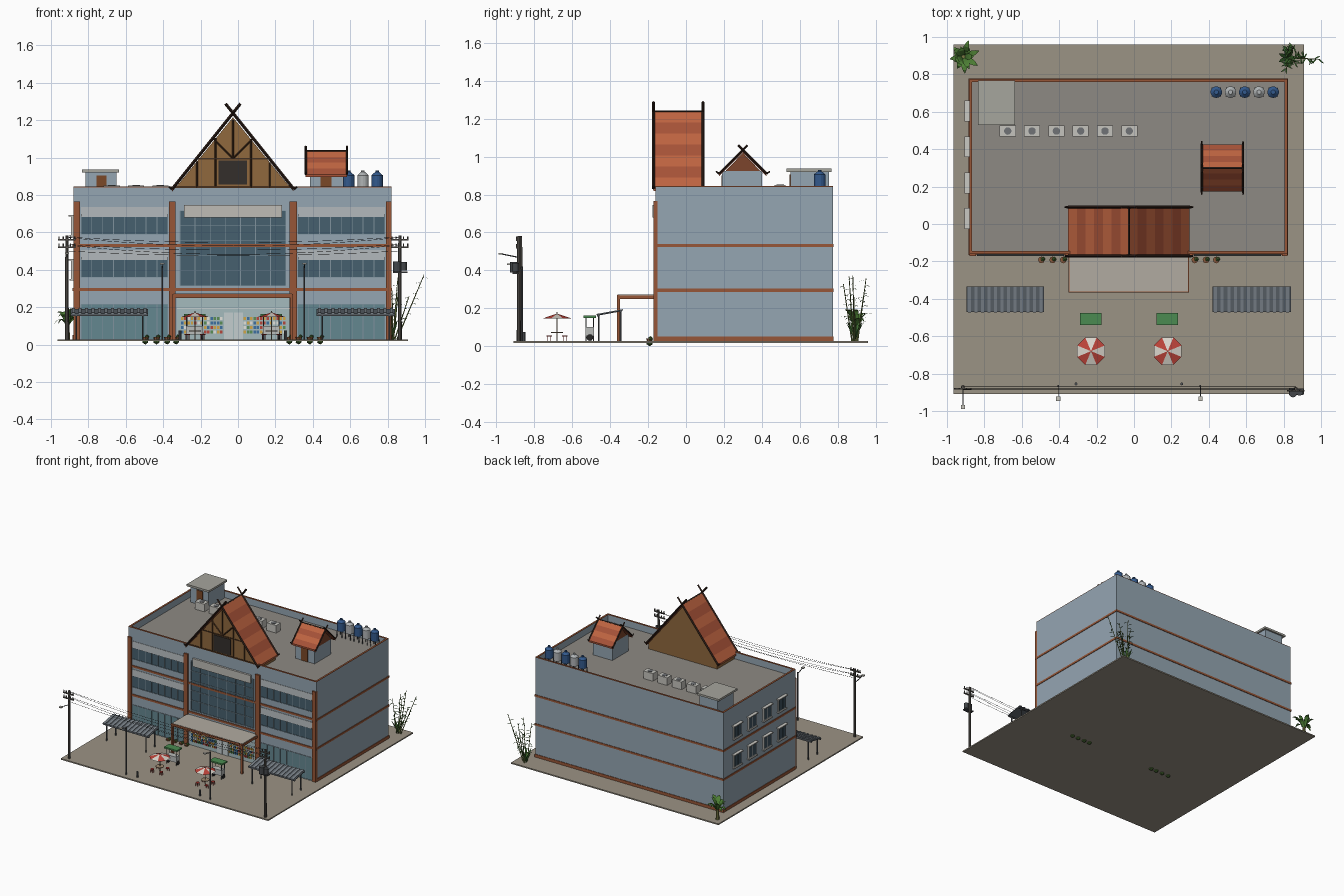
import bpy, bmesh, math, random
from mathutils import Vector, Matrix

if "Cube" in bpy.data.objects:
    bpy.data.objects.remove(bpy.data.objects["Cube"])

random.seed(4)
MATS = {}
G = 0.028  # paving level


def mat(hexcol):
    if hexcol not in MATS:
        m = bpy.data.materials.new("colour_" + hexcol)
        m.diffuse_color = [(int(hexcol[i:i + 2], 16) / 255) ** 2.2 for i in (0, 2, 4)] + [1]
        m.use_nodes = True
        m.node_tree.nodes["Principled BSDF"].inputs["Base Color"].default_value = m.diffuse_color
        MATS[hexcol] = m
    return MATS[hexcol]


class Part:
    """Collects simple solids into one named, coloured object."""
    def __init__(self, name, col):
        self.name, self.col, self.bm = name, col, bmesh.new()

    def box(self, x0, x1, y0, y1, z0, z1):
        m = Matrix.Translation(((x0 + x1) / 2, (y0 + y1) / 2, (z0 + z1) / 2)) @ Matrix.Diagonal((x1 - x0, y1 - y0, z1 - z0, 1))
        bmesh.ops.create_cube(self.bm, size=1, matrix=m)
        return self

    def rod(self, p, q, r, r2=None, n=6):
        p, q = Vector(p), Vector(q)
        d = q - p
        m = Matrix.Translation((p + q) / 2) @ d.to_track_quat('Z', 'Y').to_matrix().to_4x4()
        bmesh.ops.create_cone(self.bm, cap_ends=True, segments=n, radius1=r, radius2=r if r2 is None else r2, depth=d.length, matrix=m)
        return self

    def prism(self, pts, a, b, f):
        lo = [self.bm.verts.new(f(u, v, a)) for u, v in pts]
        hi = [self.bm.verts.new(f(u, v, b)) for u, v in pts]
        self.bm.faces.new(lo)
        self.bm.faces.new(hi[::-1])
        for i in range(len(pts)):
            j = (i + 1) % len(pts)
            self.bm.faces.new((lo[j], lo[i], hi[i], hi[j]))
        return self

    def ball(self, c, r):
        bmesh.ops.create_icosphere(self.bm, subdivisions=1, radius=r, matrix=Matrix.Translation(c))
        return self

    def leaf(self, base, ang, reach, rise, droop, w):
        d, s = Vector((math.cos(ang), math.sin(ang), 0)), Vector((-math.sin(ang), math.cos(ang), 0))
        rows = []
        for i in range(6):
            t = i / 5
            c = Vector(base) + d * reach * t + Vector((0, 0, rise * t - droop * t * t))
            k = w * (math.sin(math.pi * min(t * 0.93 + 0.05, 1)) + 0.02)
            rows.append([self.bm.verts.new(c + s * k * e) for e in (-1, 1)])
        for a, b in zip(rows, rows[1:]):
            self.bm.faces.new((a[0], a[1], b[1], b[0]))
        return self

    def done(self):
        bmesh.ops.recalc_face_normals(self.bm, faces=self.bm.faces[:])
        me = bpy.data.meshes.new(self.name)
        self.bm.to_mesh(me)
        me.materials.append(mat(self.col))
        bpy.context.collection.objects.link(bpy.data.objects.new(self.name, me))


def box(name, col, *c):
    Part(name, col).box(*c).done()


WALL, TRIM, GLASS, DARK, METAL = "93A4B1", "96573A", "48606E", "33251F", "55585C"
X0, X1, Y0, Y1, DECK, TOP = -0.88, 0.82, -0.16, 0.775, 0.785, 0.84

# Paving, main block, parapet and roof deck
box("paving", "9A9284", -0.965, 0.91, -0.91, 0.96, G - 0.01, G)
box("main_block", WALL, X0, X1, Y0, Y1, G, DECK)
box("roof_deck", "8C8882", X0 + .015, X1 - .015, Y0 + .015, Y1 - .015, DECK, DECK + 0.003)
for nm, col, z0, z1, o in [("parapet", WALL, DECK, TOP, 0), ("parapet_cap", TRIM, TOP, TOP + .004, 0)]:
    p = Part(nm, col)
    for y in (Y0, Y1 - .015):
        p.box(X0, X1, y, y + .015, z0, z1)
    for x in (X0, X1 - .015):
        p.box(x, x + .015, Y0 + .015, Y1 - .015, z0, z1)
    p.done()
p = Part("floor_bands", TRIM)
for z0, z1 in ((G, .052), (.287, .303), (.522, .538)):
    p.box(X0 - .004, X1 + .004, Y0 + .01 if z0 == G else Y0 - .006, Y1 + .004, z0, z1)
p.done()
p = Part("facade_columns", TRIM)
for x0, x1 in ((-.88, -.845), (-.37, -.335), (.275, .315), (.79, .822)):
    p.box(x0, x1, Y0 - .012, Y0 + .01, G, .765)
p.done()

# Front glazing: wing windows, ground floor shopfront, central curtain wall
glass, shop, mull, shade = Part("window_glass", GLASS), Part("shopfront_glass", "64868F"), Part("mullions", "7F919C"), Part("window_shades", "A9AFB2")


def grid(x0, x1, z0, z1, nx, nz, y):
    for i in range(nx + 1):
        x = x0 + (x1 - x0) * i / nx
        mull.box(x - .002, x + .002, y - .004, y, z0, z1)
    for i in range(nz + 1):
        z = z0 + (z1 - z0) * i / nz
        mull.box(x0, x1, y - .004, y, z - .002, z + .002)


for x0, x1 in ((-.84, -.375), (.32, .785)):
    for z in (.36, .59):
        glass.box(x0, x1, Y0 - .002, Y0 + .01, z, z + .095)
        grid(x0, x1, z, z + .095, 8, 1, Y0 - .002)
        shade.prism([(Y0, z + .093), (Y0 - .01, z + .093), (Y0 - .003, z + .145), (Y0, z + .145)], x0, x1, lambda u, v, a: (a, u, v))
    shop.box(x0, x1, Y0 - .002, Y0 + .01, G, .215)
    grid(x0, x1, G, .215, 8, 1, Y0 - .002)
glass.box(-.31, .255, Y0 - .002, Y0 + .01, .315, .715)
grid(-.31, .255, .315, .715, 7, 5, Y0 - .002)
for q in (glass, shop, mull, shade):
    q.done()
box("blank_sign_box", "BDBBB5", -.29, .235, Y0 - .016, Y0, .68, .745)

# Entrance with stocked shelves and a flat canopy
box("entrance_glass", "A3B9BC", -.325, .275, Y0 - .003, Y0 + .01, G, .25)
p = Part("entrance_door", "C2CCCD")
for x in (-.075, -.022):
    p.box(x, x + .048, Y0 - .007, Y0, G, .17)
p.box(-.325, .275, Y0 - .006, Y0, .19, .196).done()
goods = [Part("shelf_goods_%d" % i, c) for i, c in enumerate(("B5463C", "3F6FA0", "D2A545", "5A8C55", "E4E2DA"))]
for x0 in (-.305, .03):
    for r in range(4):
        for i in range(13):
            x, z = x0 + i * .0175, .06 + r * .024
            random.choice(goods).box(x, x + .013, Y0 - .008, Y0, z, z + .015)
for q in goods:
    q.done()
box("canopy_slab", "B0AAA0", -.345, .29, -.36, Y0, .262, .272)
p = Part("canopy_frame", TRIM).box(-.35, .295, -.365, -.35, .25, .27)
for x in (-.35, .28):
    p.box(x, x + .015, -.35, Y0, .25, .268).box(x + .0, x + .015, -.365, -.348, G, .25)
p.done()

# Steep gabled roofs with striped tiles, bargeboards, crossed finials and eave hooks


def gable_roof(name, c, half, ze, za, a, b, f, strips, r, cross):
    t = .014
    rows = [Part(name + "_tiles_light", "BD6443"), Part(name + "_tiles_dark", "A5533A")]
    for s in (-1, 1):
        for i in range(strips):
            k0, k1 = i / strips, (i + 1) / strips
            u0, u1, v0, v1 = c + s * half * k0, c + s * half * k1, za - (za - ze) * k0, za - (za - ze) * k1
            rows[i % 2].prism([(u0, v0), (u1, v1), (u1, v1 - t), (u0, v0 - t)], a, b, f)
    for q in rows:
        q.done()
    p = Part(name + "_bargeboards", DARK)
    for e in (a, b):
        for s in (-1, 1):
            k = cross / (za - ze)
            p.rod(f(c + s * half, ze, e), f(c - s * half * k, za + cross, e), r, n=4)
            p.rod(f(c + s * half, ze, e), f(c + s * (half + .018), ze + .012, e), r, r * .5, n=4)
    p.rod(f(c, za, a), f(c, za, b), r * .8, n=4).done()


fx = lambda u, v, w: (u, w, v)
fy = lambda u, v, w: (w, u, v)
C = -.027
gable_roof("main_roof", C, .325, .832, 1.238, -.172, .09, fx, 7, .008, .05)
Part("main_gable_wall", "8E6840").prism([(C - .31, DECK), (C + .31, DECK), (C + .31, .835), (C, 1.215), (C - .31, .835)], -.158, .078, fx).done()
p = Part("gable_timbers", "4A3322")
y = -.16
for x in (-.22, -.12, .07, .17):
    p.rod((x, y, .84), (x, y, 1.22 - abs(x - C) * 1.25), .005, n=4)
for s in (-1, 1):
    p.rod((C, y, .995), (C + s * .105, y, 1.1), .005, n=4)
p.box(C - .19, C + .19, y - .004, y, .99, .998).box(C - .31, C + .31, y - .004, y, .838, .848)
p.rod((C, y, 1.0), (C, y, 1.2), .005, n=4).done()
box("gable_window", "37322F", -.103, .047, y - .006, y, .855, .985)

box("roof_house", WALL, .385, .56, .19, .40, DECK, .925)
box("roof_house_door", "7A4A2C", .44, .50, .186, .19, DECK, .9)
gable_roof("small_roof", .3, .125, .91, 1.035, .362, .583, fy, 4, .006, .025)
Part("small_gable_wall", "7B4630").prism([(.195, .91), (.405, .91), (.3, 1.02)], .385, .56, fy).done()

# Stair hut, air-conditioning units, water tanks
box("stair_hut", WALL, -.815, -.65, .55, .755, DECK, .92)
box("stair_hut_slab", "A5A49C", -.835, -.635, .53, .768, .92, .936)
box("stair_hut_door", "7A4A2C", -.757, -.703, .545, .55, DECK, .905)
p, q = Part("cooling_units", "C3C2BC"), Part("cooling_fans", "6F7275")
for i in range(6):
    x = -.675 + i * .13
    p.box(x - .043, x + .043, .468, .526, DECK, .85)
    q.rod((x, .497, .85), (x, .497, .853), .02, n=12)
p.done()
q.done()
for i in range(5):
    x = .44 + i * .076
    p = Part("water_tank_%d" % i, "AEB2B4" if i % 2 else "365A8C")
    p.rod((x, .705, .835), (x, .705, .905), .031, n=14).rod((x, .705, .905), (x, .705, .922), .031, .012, 14)
    p.rod((x, .705, .922), (x, .705, .93), .01, n=10).done()
    p = Part("tank_stand_%d" % i, METAL)
    for sx in (-.022, .022):
        for sy in (-.022, .022):
            p.rod((x + sx, .705 + sy, DECK), (x + sx, .705 + sy, .835), .004, n=4)
    p.done()

# Framed windows on the left wall
fr, gl = Part("side_window_frames", "C9C8C2"), Part("side_window_glass", "3E515C")
for yc in (.605, .413, .22, .03):
    for z in (.35, .585):
        fr.box(X0 - .012, X0, yc - .048, yc + .048, z, z + .1).box(X0 - .025, X0, yc - .056, yc + .056, z + .1, z + .108)
        fr.box(X0 - .02, X0, yc - .054, yc + .054, z - .008, z)
        for s in (-1, 1):
            gl.box(X0 - .014, X0, yc + s * .022 - .019, yc + s * .022 + .019, z + .008, z + .092)
fr.done()
gl.done()

# Ribbed parking shelters
p, q, r = Part("shelter_roofs", "5E656C"), Part("shelter_ribs", "7C848B"), Part("shelter_posts", METAL)
for x0, x1 in ((-.895, -.48), (.42, .84)):
    p.prism([(-.47, .16), (-.335, .185), (-.335, .191), (-.47, .166)], x0, x1, fy)
    for i in range(12):
        x = x0 + (x1 - x0) * (i + .25) / 12
        q.prism([(-.472, .164), (-.333, .19), (-.333, .195), (-.472, .17)], x, x + .016, fy)
    for x in (x0 + .03, x1 - .03):
        for yy, z in ((-.46, .162), (-.345, .184)):
            r.rod((x, yy, G), (x, yy, z), .005)
    r.box(x0, x1, -.466, -.458, .153, .162).box(x0, x1, -.349, -.341, .175, .183)
for k in (p, q, r):
    k.done()

# Food carts, parasols with tables and stools
cart, roof, leg, wheel = Part("cart_bodies", "B9BCBA"), Part("cart_roofs", "4C8A52"), Part("cart_posts", METAL), Part("cart_wheels", "2A2A2A")
red, white, tab, stool = Part("parasol_red", "BC453C"), Part("parasol_white", "DAD5CB"), Part("tables_and_poles", "A08A70"), Part("stools", "B23A34")
for xc, xu in ((-.232, -.23), (.178, .18)):
    cart.box(xc - .045, xc + .045, -.53, -.485, .055, .1)
    roof.box(xc - .058, xc + .058, -.54, -.475, .15, .162)
    for sx in (-.042, .042):
        wheel.rod((xc + sx - .005, -.507, G + .018), (xc + sx + .005, -.507, G + .018), .018, n=10)
        for yy in (-.527, -.488):
            leg.rod((xc + sx, yy, G), (xc + sx, yy, .15), .003, n=4)
    for i in range(8):
        a0, a1 = [(i + d) * math.pi / 4 + math.pi / 8 for d in (0, 1)]
        k = (red, white)[i % 2].bm
        k.faces.new([k.verts.new(v) for v in ((xu, -.68, .172), (xu + .08 * math.cos(a0), -.68 + .08 * math.sin(a0), .147), (xu + .08 * math.cos(a1), -.68 + .08 * math.sin(a1), .147))])
    tab.rod((xu, -.68, G), (xu, -.68, .18), .003).rod((xu, -.68, .07), (xu, -.68, .075), .032, n=12)
    for i in range(4):
        a = math.pi / 4 + i * math.pi / 2
        x, yy = xu + .058 * math.cos(a), -.68 + .058 * math.sin(a)
        stool.rod((x, yy, .05), (x, yy, .056), .014, n=8)
        for s in (-.009, .009):
            stool.rod((x + s, yy - .008, G), (x + s, yy - .008, .05), .002, n=4).rod((x + s, yy + .008, G), (x + s, yy + .008, .05), .002, n=4)
for k in (cart, roof, leg, wheel, red, white, tab, stool):
    k.done()

# Utility poles, transformer, street lamps, bollards and sagging wires
p = Part("utility_poles", "5A5651")
for x, yy in ((-.915, -.872), (.865, -.882)):
    p.rod((x, yy, G), (x, yy, .582), .011, .008, 8)
    for z in (.555, .515):
        p.box(x - .047, x + .047, yy - .014, yy - .006, z, z + .009)
        for s in (-.042, -.02, .02, .042):
            p.rod((x + s, yy - .01, z + .009), (x + s, yy - .01, z + .024), .004)
p.done()
p = Part("transformer", "45484B").rod((.85, -.905, .39), (.85, -.905, .445), .022, n=12).rod((.885, -.9, .395), (.885, -.9, .44), .018, n=12)
p.box(.83, .905, -.915, -.88, .382, .39).done()
p, q = Part("street_lamps", METAL), Part("lamp_heads", "C8C6BC")
for x, zt, yt in ((-.405, .42, -.93), (.355, .42, -.93), (-.915, .475, -.975)):
    if zt < .45:
        p.rod((x, -.865, G), (x, -.865, zt), .005)
    p.rod((x, -.865, zt - .01), (x, yt, zt + .012), .003)
    q.box(x - .011, x + .011, yt - .015, yt + .008, zt + .008, zt + .016)
for x in (-.31, .255):
    p.rod((x, -.855, G), (x, -.855, .075), .008, n=8)
p.done()
q.done()
p = Part("overhead_wires", "2B2B2B")
for i, (z, sag) in enumerate(((.575, .03), (.572, .045), (.535, .03), (.532, .05), (.5, .025))):
    yy = -.87 - .004 * i
    pts = [(-.915 + 1.78 * t / 14, yy, z - sag * 4 * (t / 14) * (1 - t / 14)) for t in range(15)]
    for a, b in zip(pts, pts[1:]):
        p.rod(a, b, .0012, n=3)
p.done()

# Potted shrubs by the facade
p, q = Part("shrub_pots", "8A5A3C"), Part("shrubs", "4B6B36")
for i, x in enumerate((-.495, -.435, -.378, -.33, .275, .325, .385, .44)):
    p.rod((x, -.192, G - .005), (x, -.192, .04), .013, .018, 8)
    q.ball((x, -.192, .019), .019).ball((x + .008, -.188, .04), .013)
p.done()
q.done()

# Banana plant and bamboo clump at the rear corners
p = Part("banana_leaves", "4F7F38")
for i in range(13):
    p.leaf((-.912, .895, .09), i * 2.4, .055 + .035 * (i % 3) / 2, .24 - .02 * (i % 5), .14, .016)
p.done()
Part("banana_trunk", "7B7A48").rod((-.912, .895, G), (-.912, .895, .12), .014, .01, 8).done()
p, q = Part("bamboo_stems", "6F7F45"), Part("bamboo_leaves", "3F6A33")
for dx, dy, h in ((.17, -.01, .345), (.03, .06, .33), (-.01, -.06, .3), (.04, -.03, .34), (.0, .05, .26), (.09, .0, .23)):
    a = Vector((.825 + dx * .15, .89 + dy * .25, G))
    b = Vector((.825 + dx, .89 + dy, G + h))
    p.rod(a, b, .004, .002, 5)
    for i in range(9):
        q.leaf(a.lerp(b, .3 + .08 * i), random.uniform(0, 6.28), .035, .03, .03, .004)
for i in range(7):
    q.leaf((.82, .89, G), i * .9, .05, .13, .03, .01)
p.done()
q.done()
